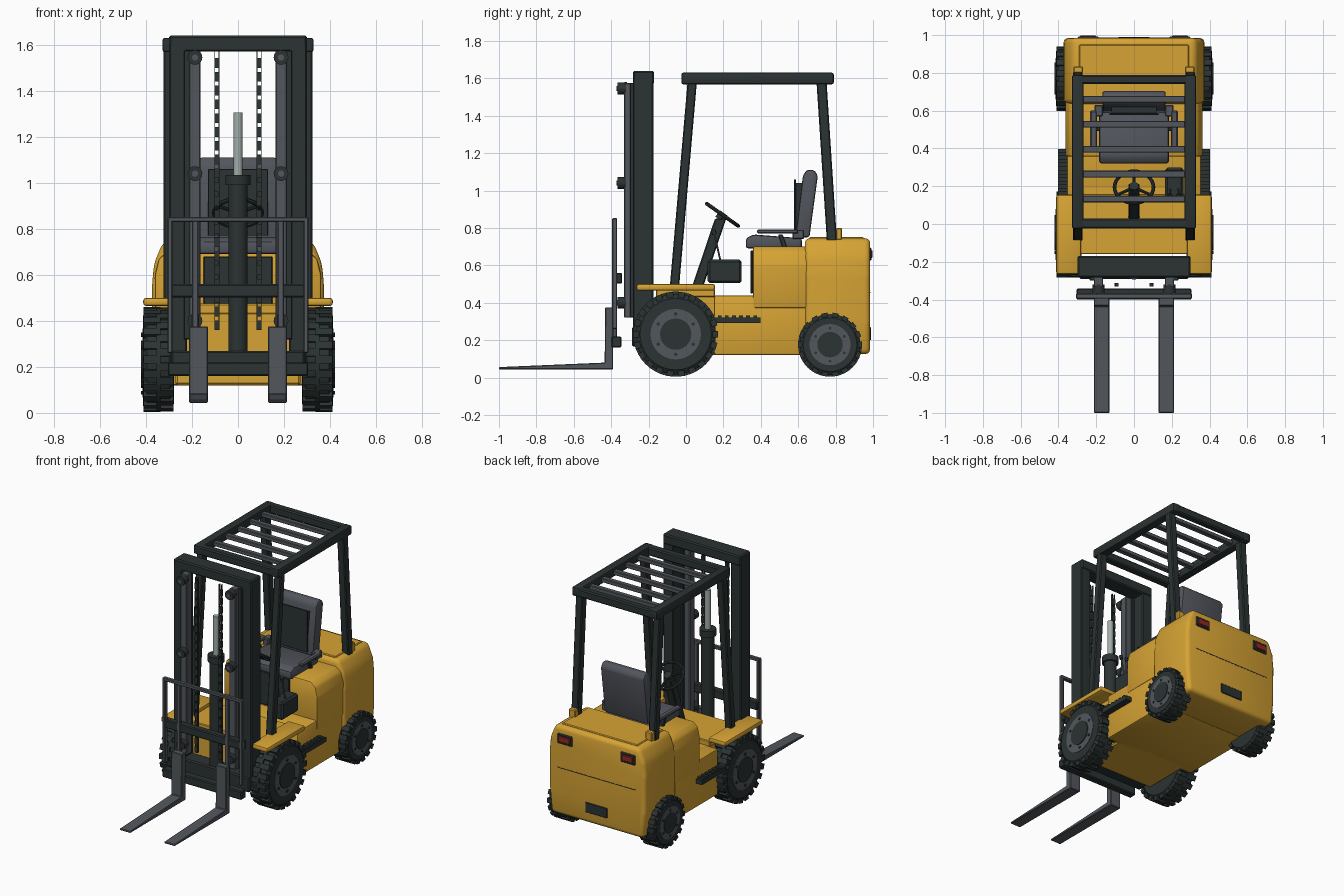
import bpy, bmesh, math
from mathutils import Vector, Matrix

if "Cube" in bpy.data.objects:
    bpy.data.objects.remove(bpy.data.objects["Cube"])

def material(name, rgb):
    m = bpy.data.materials.new(name)
    m.diffuse_color = (*rgb, 1)
    m.use_nodes = True
    m.node_tree.nodes["Principled BSDF"].inputs["Base Color"].default_value = m.diffuse_color
    return m

YEL = material("yellow paint", (0.68, 0.37, 0.035))
DARK = material("dark frame", (0.024, 0.033, 0.032))
GREY = material("steel grey", (0.085, 0.095, 0.108))
SEAT = material("seat grey", (0.085, 0.092, 0.11))
ROD = material("polished rod", (0.36, 0.42, 0.40))
RED = material("red lens", (0.30, 0.02, 0.018))

def finish(name, bm, mat, bevel=0, seg=2):
    bmesh.ops.recalc_face_normals(bm, faces=bm.faces)
    if bevel:
        bmesh.ops.bevel(bm, geom=bm.edges[:], offset=bevel, segments=seg,
                        profile=0.5, affect='EDGES', clamp_overlap=True)
    me = bpy.data.meshes.new(name)
    bm.to_mesh(me)
    bm.free()
    me.materials.append(mat)
    ob = bpy.data.objects.new(name, me)
    bpy.context.collection.objects.link(ob)
    return ob

def add_box(bm, lo, hi, rot=None):
    lo, hi = Vector(lo), Vector(hi)
    m = Matrix.Translation((lo + hi) / 2) @ Matrix.Diagonal((*(hi - lo), 1))
    bmesh.ops.create_cube(bm, size=1, matrix=(rot @ m) if rot else m)

def box(name, x, y, z, mat, bevel=0.0, seg=1):
    bm = bmesh.new()
    add_box(bm, (x[0], y[0], z[0]), (x[1], y[1], z[1]))
    return finish(name, bm, mat, bevel, seg)

def pair(name, x, y, z, mat, bevel=0.0, seg=1):
    box(name + "_right", x, y, z, mat, bevel, seg)
    box(name + "_left", (-x[1], -x[0]), y, z, mat, bevel, seg)

def prism(name, pts, axis, a, b, mat, bevel=0, seg=2):
    bm = bmesh.new()
    vs = [bm.verts.new((a, p, q) if axis == 'x' else (p, a, q)) for p, q in pts]
    f = bm.faces.new(vs)
    r = bmesh.ops.extrude_face_region(bm, geom=[f])
    d = (b - a, 0, 0) if axis == 'x' else (0, b - a, 0)
    bmesh.ops.translate(bm, vec=d, verts=[v for v in r['geom'] if isinstance(v, bmesh.types.BMVert)])
    return finish(name, bm, mat, bevel, seg)

def add_cyl(bm, p, q, r, n, r2=None):
    p, q = Vector(p), Vector(q)
    m = Matrix.Translation((p + q) / 2) @ (q - p).to_track_quat('Z', 'Y').to_matrix().to_4x4()
    bmesh.ops.create_cone(bm, cap_ends=True, segments=n, radius1=r,
                          radius2=r if r2 is None else r2, depth=(q - p).length, matrix=m)

def cyl(name, p, q, r, mat, n=24):
    bm = bmesh.new()
    add_cyl(bm, p, q, r, n)
    return finish(name, bm, mat)

def beam(name, x, pts, w, mat, bevel=0.006):
    # sloping post: yz centre line from bottom to top, width w in y
    (y0, z0), (y1, z1) = pts
    h = w / 2
    return prism(name, [(y0 - h, z0), (y0 + h, z0), (y1 + h, z1), (y1 - h, z1)], 'x', x[0], x[1], mat, bevel, 1)

# chassis, floor and fenders
box("front_chassis", (-.272, .272), (-.16, .2), (.12, .44), YEL, .01)
box("chassis", (-.355, .355), (.15, .72), (.12, .44), YEL, .012, 2)
box("floor_plate", (-.29, .29), (-.16, .155), (.43, .475), YEL, .005)
pair("fender", (.28, .412), (-.265, .155), (.465, .5), YEL, .012, 2)

def mirrored(half):
    return half + [(-x, z) for x, z in reversed(half)]

# hood and counterweight
prism("hood", mirrored([(.36, .37), (.362, .6), (.345, .67), (.31, .7)]), 'y', .357, .72, YEL, .012)
prism("counterweight", mirrored([(.355, .125), (.372, .3), (.374, .55), (.365, .65), (.325, .745)]),
      'y', .635, .985, YEL, .028, 3)
box("rear_lid", (-.29, .29), (.66, .95), (.735, .752), YEL, .005)
box("rear_seam", (-.3, .3), (.98, .9865), (.452, .457), DARK)
box("hood_front_panel", (-.15, .15), (.345, .36), (.45, .68), DARK, .004)
pair("rear_bracket", (.27, .32), (.80, .835), (.735, .80), YEL, .006)
pair("tail_light_frame", (.185, .3), (.97, .992), (.625, .695), DARK, .006)
pair("tail_light_lens", (.2, .285), (.985, .997), (.64, .68), RED, .003)
box("rear_plate", (-.085, .085), (.97, .99), (.2, .27), DARK, .004)

# side steps with tread ribs
for s, side in ((1, "right"), (-1, "left")):
    bm = bmesh.new()
    xs = sorted((s * .33, s * .402))
    add_box(bm, (xs[0], .13, .292), (xs[1], .398, .322))
    for i in range(6):
        add_box(bm, (xs[0], .17 + i * .038, .32), (xs[1], .19 + i * .038, .331))
    finish("step_" + side, bm, DARK)

# wheels: tyre with lugs, rim, hub disc and bolts
def wheel(name, s, y, z, r, x0, x1, rim, lugs):
    ax = lambda x: (s * x, y, z)
    bm = bmesh.new()
    b = r * .08
    add_cyl(bm, ax(x0 + b), ax(x1 - b), r * .95, 40)
    add_cyl(bm, ax(x1 - b), ax(x1), r * .95, 40, r * .84)
    add_cyl(bm, ax(x0 + b), ax(x0), r * .95, 40, r * .84)
    mid = (x0 + x1) / 2
    for i in range(lugs):
        for k, (a, c) in enumerate(((x0 + .002, mid + .008), (mid - .008, x1 - .002))):
            rot = Matrix.Translation((0, y, z)) @ Matrix.Rotation(2 * math.pi * (i + k * .5) / lugs, 4, 'X')
            lo, hi = sorted((s * a, s * c))
            w = r * math.pi / lugs * .55
            add_box(bm, (lo, -w, r * .87), (hi, w, r), rot)
    finish(name + "_tyre", bm, DARK)
    cyl(name + "_rim", ax(x0 + .01), ax(x1 + .003), rim, GREY, 32)
    cyl(name + "_hub", ax(x1 - .02), ax(x1 + .008), rim * .62, DARK, 24)
    bm = bmesh.new()
    for i in range(6):
        t = math.pi / 3 * i + math.pi / 6
        o = Vector((0, math.cos(t), math.sin(t))) * rim * .8
        add_cyl(bm, Vector(ax(x1 - .01)) + o, Vector(ax(x1 + .008)) + o, rim * .07, 8)
    finish(name + "_bolts", bm, DARK)

for s, side in ((1, "right"), (-1, "left")):
    wheel("front_wheel_" + side, s, -.055, .232, .227, .278, .413, .135, 22)
    wheel("rear_wheel_" + side, s, .77, .176, .171, .29, .413, .11, 18)
cyl("front_axle", (-.3, -.055, .232), (.3, -.055, .232), .05, DARK)

# outer mast
pair("mast_column", (.222, .3), (-.283, -.175), (.2, 1.6), DARK, .006)
box("mast_top_bar", (-.3, .3), (-.283, -.17), (1.57, 1.64), DARK, .008)
box("mast_bottom_bar", (-.29, .29), (-.29, -.18), (.165, .27), DARK, .008)

# inner mast rails and rollers
pair("inner_rail", (.163, .213), (-.332, -.275), (.32, 1.575), GREY, .005)
pair("inner_rail_web", (.205, .235), (-.3, -.26), (.32, 1.575), DARK, .003)
for s in (1, -1):
    for i, z in enumerate((.4, 1.04, 1.545)):
        cyl(f"roller_{i}_{s}", (s * .187, -.367, z), (s * .187, -.32, z), .032, DARK, 20)
        cyl(f"roller_pin_{i}_{s}", (s * .187, -.372, z), (s * .187, -.35, z), .014, GREY, 12)

# lift chains
for s, side in ((1, "right"), (-1, "left")):
    bm = bmesh.new()
    for d in (-.009, .009):
        add_box(bm, (s * .092 + d - .002, -.328, .36), (s * .092 + d + .002, -.316, 1.58))
    for i in range(20):
        z = .36 + i * .06
        add_box(bm, (s * .092 - .011, -.332, z), (s * .092 + .011, -.312, z + .042))
    finish("chain_" + side, bm, DARK)

# lift cylinder
cyl("lift_cylinder", (0, -.24, .24), (0, -.24, 1.0), .042, DARK)
cyl("lift_collar", (0, -.24, .99), (0, -.24, 1.035), .054, DARK)
cyl("lift_rod", (0, -.24, 1.03), (0, -.24, 1.305), .02, ROD)

# carriage and load backrest
box("carriage_upper_bar", (-.305, .305), (-.39, -.342), (.502, .56), DARK, .006)
box("carriage_lower_bar", (-.305, .305), (-.4, -.345), (.16, .22), DARK, .006)
box("backrest_top", (-.307, .307), (-.395, -.368), (.83, .852), GREY, .004)
pair("backrest_side", (.285, .307), (-.395, -.368), (.26, .84), GREY, .004)
pair("backrest_bar", (.172, .2), (-.392, -.37), (.2, .84), GREY, .004)

# forks
for s, side in ((1, "right"), (-1, "left")):
    prism("fork_" + side, [(-1, .044), (-.39, .044), (-.39, .375), (-.432, .375), (-.435, .08), (-1, .056)],
          'x', *sorted((s * .13, s * .212)), GREY, .004, 1)

# overhead guard
pair("guard_rail", (.268, .328), (-.025, .79), (1.568, 1.63), DARK, .01, 2)
box("guard_front_bar", (-.32, .32), (-.025, .03), (1.57, 1.628), DARK, .008)
box("guard_rear_bar", (-.32, .32), (.74, .79), (1.57, 1.628), DARK, .008)
for i in range(5):
    y = .132 + i * .132
    box(f"guard_slat_{i}", (-.28, .28), (y - .018, y + .018), (1.583, 1.612), GREY, .004)
for s, side in ((1, "right"), (-1, "left")):
    xs = sorted((s * .272, s * .324))
    beam("guard_front_post_" + side, xs, ((-.063, .47), (.034, 1.59)), .05, DARK)
    beam("guard_rear_post_" + side, xs, ((.782, .7), (.724, 1.59)), .054, DARK)

# seat
box("seat_base", (-.165, .165), (.36, .62), (.67, .71), DARK, .008)
prism("seat_cushion", [(.32, .69), (.62, .69), (.62, .745), (.36, .765), (.32, .745)], 'x', -.185, .185, SEAT, .014)
prism("seat_back", [(.585, .75), (.66, .75), (.705, 1.08), (.685, 1.11), (.645, 1.11), (.625, 1.08)],
      'x', -.168, .168, SEAT, .012)
box("seat_back_pad", (-.13, .13), (.578, .588), (.77, 1.06), DARK, .002)
box("pad_mount", (-.12, .12), (.585, .64), (.78, 1.04), DARK)
pair("armrest", (.195, .232), (.38, .6), (.77, .792), SEAT, .006)
pair("armrest_support", (.165, .21), (.57, .63), (.74, .79), SEAT, .005)
for s, side in ((1, "right"), (-1, "left")):
    beam("seat_buckle_" + side, sorted((s * .18, s * .2)), ((.53, .69), (.505, .765)), .025, DARK, .003)

# steering column and wheel
beam("steering_column", (-.03, .03), ((.05, .45), (.185, .85)), .06, DARK)
n = Vector((0, .58, .82)).normalized()
n.y = -n.y * -1
c = Vector((0, .195, .87))
bpy.ops.mesh.primitive_torus_add(major_segments=32, minor_segments=8, major_radius=.103, minor_radius=.01,
                                 location=c, rotation=n.to_track_quat('Z', 'Y').to_euler())
bpy.context.object.name = "steering_wheel"
bpy.context.object.data.materials.append(DARK)
u = n.cross(Vector((1, 0, 0)))
for i in range(3):
    t = math.radians(90 + 120 * i)
    cyl(f"steering_spoke_{i}", c, c + (Vector((1, 0, 0)) * math.cos(t) + u * math.sin(t)) * .1, .008, DARK, 8)
cyl("steering_hub", c - n * .03, c + n * .012, .025, DARK, 16)

# control console with levers
box("console", (.165, .262), (.115, .298), (.505, .63), DARK, .012)
for i, x in enumerate((.19, .235)):
    cyl(f"lever_{i}", (x, .185, .62), (x, .15, .775), .005, GREY, 8)
    cyl(f"lever_knob_{i}", (x, .152, .765), (x, .146, .79), .012, DARK, 12)

# smooth shading with sharp edges kept
for ob in bpy.data.objects:
    ob.select_set(True)
    bpy.context.view_layer.objects.active = ob
bpy.ops.object.shade_smooth_by_angle(angle=math.radians(30))
